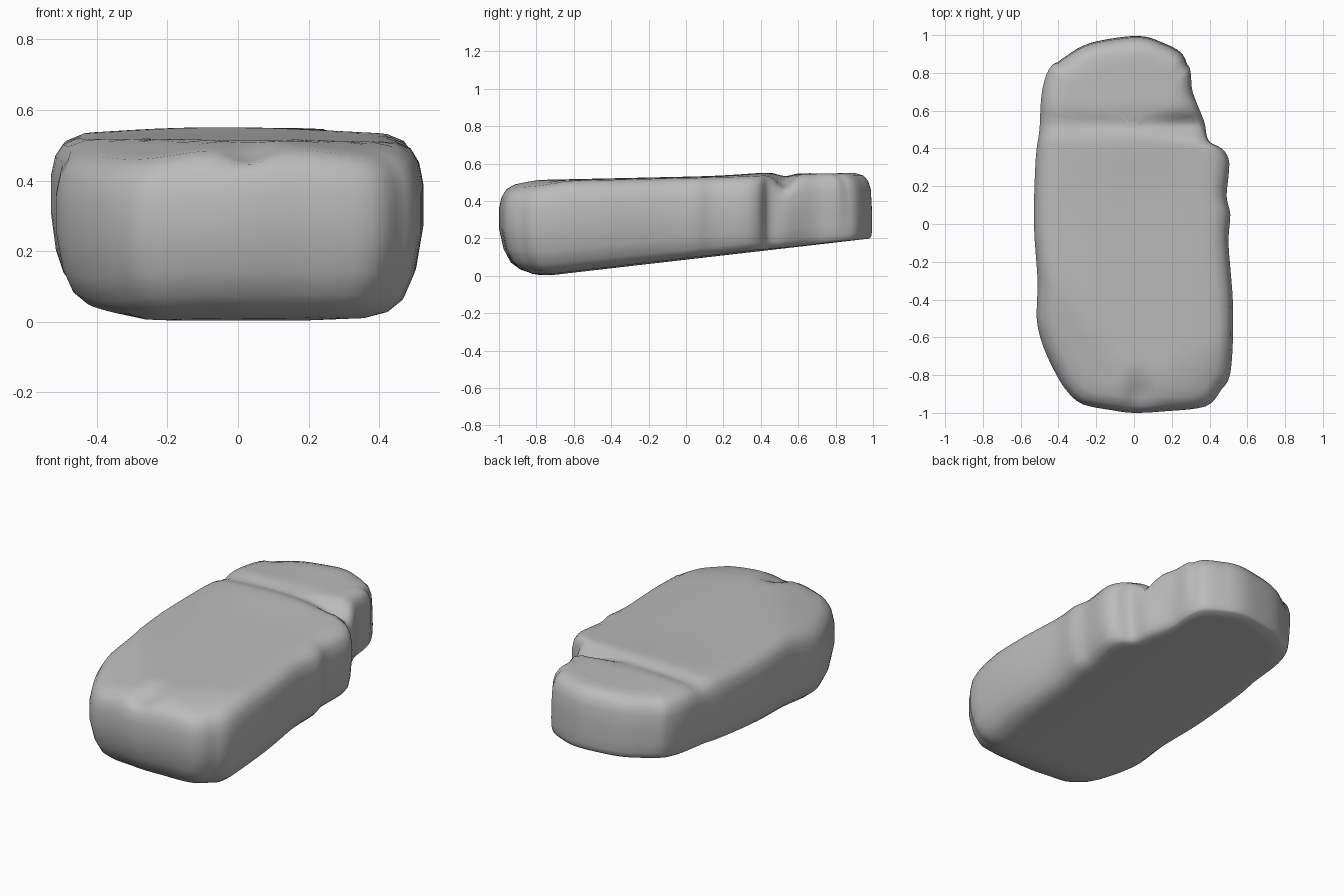
import bpy, bmesh, math
from mathutils import Vector

cube = bpy.data.objects.get("Cube")
if cube:
    bpy.data.objects.remove(cube, do_unlink=True)

# Widest outline of the slab, counter-clockwise from the front
OUTLINE = [(0, -1), (.18, -.99), (.38, -.965), (.46, -.88), (.51, -.79), (.525, -.55),
           (.52, -.35), (.5, -.1), (.51, .05), (.49, .15), (.505, .32), (.47, .4),
           (.41, .44), (.37, .55), (.31, .7), (.3, .8), (.26, .91), (.15, .97),
           (.06, 1), (-.05, 1), (-.24, .965), (-.36, .9), (-.45, .82), (-.49, .68),
           (-.5, .5), (-.52, .35), (-.53, 0), (-.51, -.3), (-.515, -.5), (-.48, -.65),
           (-.41, -.8), (-.35, -.89), (-.27, -.955), (-.12, -.985)]

# Side profile: relative height and inset from the outline
PROFILE = [(0, .15), (.03, .09), (.1, .05), (.25, .02), (.5, 0), (.75, 0),
           (.88, .012), (.96, .035), (1, .08)]
CAP_SCALES = [.85, .7, .55, .4, .25, .12]


def refine(points):
    """Insert a rounded midpoint on every outline segment."""
    result = []
    n = len(points)
    for i, p in enumerate(points):
        q, before, after = points[(i + 1) % n], points[i - 1], points[(i + 2) % n]
        result += [p, (p + q) * .5625 - (before + after) * .0625]
    return result


def bump(x, y, cx, cy, rx, ry):
    return math.exp(-((x - cx) / rx) ** 2 - ((y - cy) / ry) ** 2)


def bottom_height(x, y):
    tilted = .115 * (y + .75)
    return max(tilted, .004) + max(0, -.78 - y) * .16 + .04 * max(0, abs(x) - .2)


def top_height(x, y):
    z = .53 + .022 * y - .08 * max(0, abs(x) - .12) ** 2
    z += .012 * bump(x, y, -.05, .45, .35, .2)
    # Broken front corners
    left_chip = -.79 * x - .61 * (y + .85)
    right_chip = .49 * (x - .04) - .87 * (y + .87)
    z -= .22 * max(0, left_chip) + .2 * max(0, right_chip)
    z -= .05 * bump(x, y, .03, -.9, .07, .07)
    # Crack running in from the side notch, with the rear shelf behind it
    z -= (.02 + .05 * max(0, x)) * bump(x, y, x, .53, 1, .05)
    z -= .035 * bump(x, y, .3, .52, .12, .06)
    z -= .12 * max(0, y - .6) * max(0, -x)
    return z


def spine(p):
    return Vector((0, max(-.5, min(.5, p.y))))


def place(p, h):
    low, high = bottom_height(p.x, p.y), top_height(p.x, p.y)
    return Vector((p.x, p.y, low + h * (high - low)))


def ring(bm, outline, h, inset, scale=1):
    verts = []
    for p in outline:
        s = spine(p)
        # The front undercut is deep, the rear lower edge is nearly square
        amount = inset * (.7 - .55 * p.y) if h < .5 else inset
        lean = .022 * h if p.y > .85 else 0
        q = p + (s - p).normalized() * (amount + lean)
        # Vertical ridge and hollow beside the notch
        q.x -= .02 * bump(p.x, p.y, .42, .45, .1, .06) * math.sin(math.pi * h)
        verts.append(bm.verts.new(place(s + (q - s) * scale, h)))
    return verts


outline = refine(refine([Vector(p) for p in OUTLINE]))
bm = bmesh.new()
rings = [ring(bm, outline, 0, PROFILE[0][1], s) for s in reversed(CAP_SCALES)]
rings += [ring(bm, outline, h, inset) for h, inset in PROFILE]
rings += [ring(bm, outline, 1, PROFILE[-1][1], s) for s in CAP_SCALES]

# Skin between rings and close the two narrow middles
count = len(outline)
for a, b in zip(rings, rings[1:]):
    for i in range(count):
        j = (i + 1) % count
        bm.faces.new((a[i], a[j], b[j], b[i]))
caps = [bm.faces.new(list(reversed(rings[0]))), bm.faces.new(rings[-1])]
bmesh.ops.triangulate(bm, faces=caps)
bmesh.ops.recalc_face_normals(bm, faces=bm.faces)

mesh = bpy.data.meshes.new("rock_slab")
bm.to_mesh(mesh)
bm.free()
rock = bpy.data.objects.new("rock_slab", mesh)
bpy.context.collection.objects.link(rock)

# Plain stone colour
stone = bpy.data.materials.new("stone_grey")
stone.use_nodes = True
colour = (.5, .5, .5, 1)
stone.diffuse_color = colour
stone.node_tree.nodes["Principled BSDF"].inputs["Base Color"].default_value = colour
mesh.materials.append(stone)

bpy.ops.object.select_all(action="DESELECT")
rock.select_set(True)
bpy.context.view_layer.objects.active = rock
bpy.ops.object.shade_smooth_by_angle(angle=math.radians(50))
